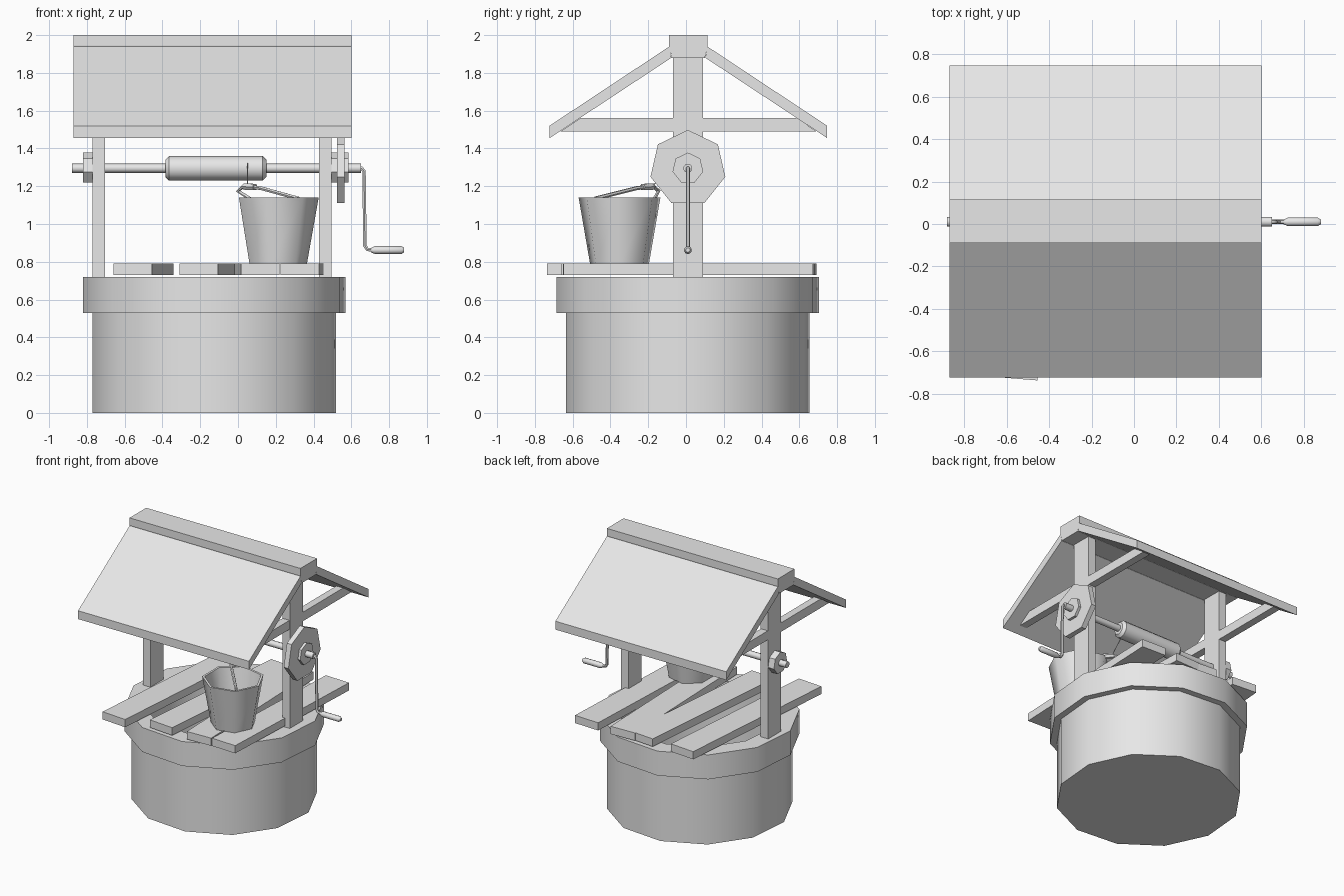
import bpy, bmesh
from math import radians, cos, sin
from mathutils import Matrix, Vector

cube = bpy.data.objects.get("Cube")
if cube:
    bpy.data.objects.remove(cube, do_unlink=True)

grey = bpy.data.materials.new("plain grey")
grey.use_nodes = True
grey.diffuse_color = (0.8, 0.8, 0.8, 1)
grey.node_tree.nodes["Principled BSDF"].inputs["Base Color"].default_value = (0.8, 0.8, 0.8, 1)


def select(obj):
    bpy.ops.object.select_all(action="DESELECT")
    obj.select_set(True)
    bpy.context.view_layer.objects.active = obj


def finish(name, bm, smooth=None):
    bmesh.ops.recalc_face_normals(bm, faces=bm.faces)
    mesh = bpy.data.meshes.new(name)
    bm.to_mesh(mesh)
    bm.free()
    obj = bpy.data.objects.new(name, mesh)
    bpy.context.collection.objects.link(obj)
    mesh.materials.append(grey)
    if smooth:
        select(obj)
        bpy.ops.object.shade_smooth_by_angle(angle=radians(smooth))
    return obj


def lathe(name, profile, sides, centre, turn=0, along_x=False, smooth=None):
    """Spin (radius, height) pairs and cap both ends."""
    bm = bmesh.new()
    angles = [radians(turn + 360 * i / sides) for i in range(sides)]
    rings = [[bm.verts.new((r * cos(a), r * sin(a), h)) for a in angles] for r, h in profile]
    for low, high in zip(rings, rings[1:]):
        for i in range(sides):
            j = (i + 1) % sides
            bm.faces.new((low[i], low[j], high[j], high[i]))
    bm.faces.new(rings[0])
    bm.faces.new(rings[-1])
    if along_x:
        bm.transform(Matrix.Rotation(radians(90), 4, "Y"))
    bm.transform(Matrix.Translation(centre))
    return finish(name, bm, smooth)


def prism(name, outline, start, end, axis="x"):
    """Extrude a 2D outline: (y, z) along x, or (x, y) along z."""
    bm = bmesh.new()
    place = (lambda p, t: (t, *p)) if axis == "x" else (lambda p, t: (*p, t))
    a, b = [[bm.verts.new(place(p, t)) for p in outline] for t in (start, end)]
    bm.faces.new(a)
    bm.faces.new(b)
    for i in range(len(a)):
        j = (i + 1) % len(a)
        bm.faces.new((a[i], a[j], b[j], b[i]))
    return finish(name, bm)


def tube(name, points, radius):
    curve = bpy.data.curves.new(name, "CURVE")
    curve.dimensions = "3D"
    curve.bevel_depth = radius
    curve.bevel_resolution = 1
    curve.use_fill_caps = True
    line = curve.splines.new("POLY")
    line.points.add(len(points) - 1)
    for point, co in zip(line.points, points):
        point.co = (*co, 1)
    obj = bpy.data.objects.new(name, curve)
    bpy.context.collection.objects.link(obj)
    curve.materials.append(grey)
    select(obj)
    bpy.ops.object.convert(target="MESH")
    bpy.ops.object.shade_smooth_by_angle(angle=radians(50))


# Hollow well with its overhanging rim
lathe("well_wall", [(0.655, 0), (0.655, 0.53), (0.705, 0.53), (0.705, 0.72),
                    (0.57, 0.72), (0.57, 0.05)], 12, (-0.125, 0.01, 0), turn=10, smooth=40)

# Loose planks: front left corner, back left corner
planks = [((-0.66, -0.72), (-0.545, 0.69)), ((-0.31, -0.64), (-0.19, 0.68)),
          ((0.015, -0.65), (-0.03, 0.67)), ((0.225, -0.64), (0.28, 0.68))]
for number, (front, back) in enumerate(planks, 1):
    f, b = Vector(front), Vector(back)
    along = (b - f).normalized()
    across = Vector((along.y, -along.x)) * 0.205
    prism(f"plank_{number}", [f, f + across, b + across, b], 0.73, 0.79, "z")

# Posts and tie beams
for side, x in (("right", -0.77), ("left", 0.43)):
    prism(f"{side}_post", [(-0.07, 0.72), (0.09, 0.72), (0.09, 1.89), (-0.07, 1.89)], x, x + 0.065)
    prism(f"{side}_tie_beam", [(-0.665, 1.49), (0.69, 1.49), (0.59, 1.56), (-0.56, 1.56)],
          x + 0.003, x + 0.062)

# Roof slopes and ridge cap
MID = 0.0125
for name, s in (("front", -1), ("back", 1)):
    slope = [(0.1, 1.94), (0.735, 1.52), (0.735, 1.455), (0.09, 1.88)]
    prism(f"{name}_roof", [(MID + s * y, z) for y, z in slope], -0.87, 0.6)
prism("ridge_cap", [(-0.09, 1.945), (-0.075, 1.88), (0.1, 1.88), (0.115, 1.945),
                    (0.115, 2.0), (-0.09, 2.0)], -0.87, 0.6)

# Winding axle, drum and wheels
AXLE = (0, 0.01, 1.295)
lathe("axle", [(0.024, -0.88), (0.024, 0.65)], 10, AXLE, along_x=True, smooth=50)
lathe("drum", [(0.045, -0.385), (0.065, -0.365), (0.065, 0.13), (0.045, 0.15)],
      12, AXLE, along_x=True, smooth=40)
lathe("right_collar", [(0.083, -0.82), (0.083, -0.77)], 7, AXLE, 180, True)
lathe("left_collar", [(0.083, 0.495), (0.083, 0.585)], 7, AXLE, 180, True)
lathe("wheel", [(0.203, 0.525), (0.203, 0.565)], 7, AXLE, 180, True)

# Crank and grip
tube("crank", [(0.63, 0.01, 1.295), (0.655, 0.01, 1.295), (0.667, 0.01, 1.28),
               (0.672, 0.01, 0.885), (0.685, 0.01, 0.865), (0.73, 0.01, 0.862)], 0.011)
lathe("crank_grip", [(0.012, 0.705), (0.021, 0.725), (0.021, 0.865), (0.012, 0.88)],
      10, (0, 0.01, 0.862), along_x=True, smooth=50)

# Bucket with bail, bail grip and rope
lathe("bucket", [(0.16, 0.79), (0.222, 1.14), (0.204, 1.14), (0.146, 0.81)],
      7, (0.205, -0.352, 0), smooth=60)
tube("bail", [(0.1, -0.18, 1.11), (0.0, -0.145, 1.175), (0.03, -0.175, 1.2),
              (0.12, -0.26, 1.19), (0.32, -0.48, 1.135)], 0.011)
tube("bail_grip", [(0.035, -0.175, 1.198), (0.09, -0.23, 1.196)], 0.019)
tube("rope", [(0.05, -0.055, 1.32), (0.05, -0.19, 1.19)], 0.003)
